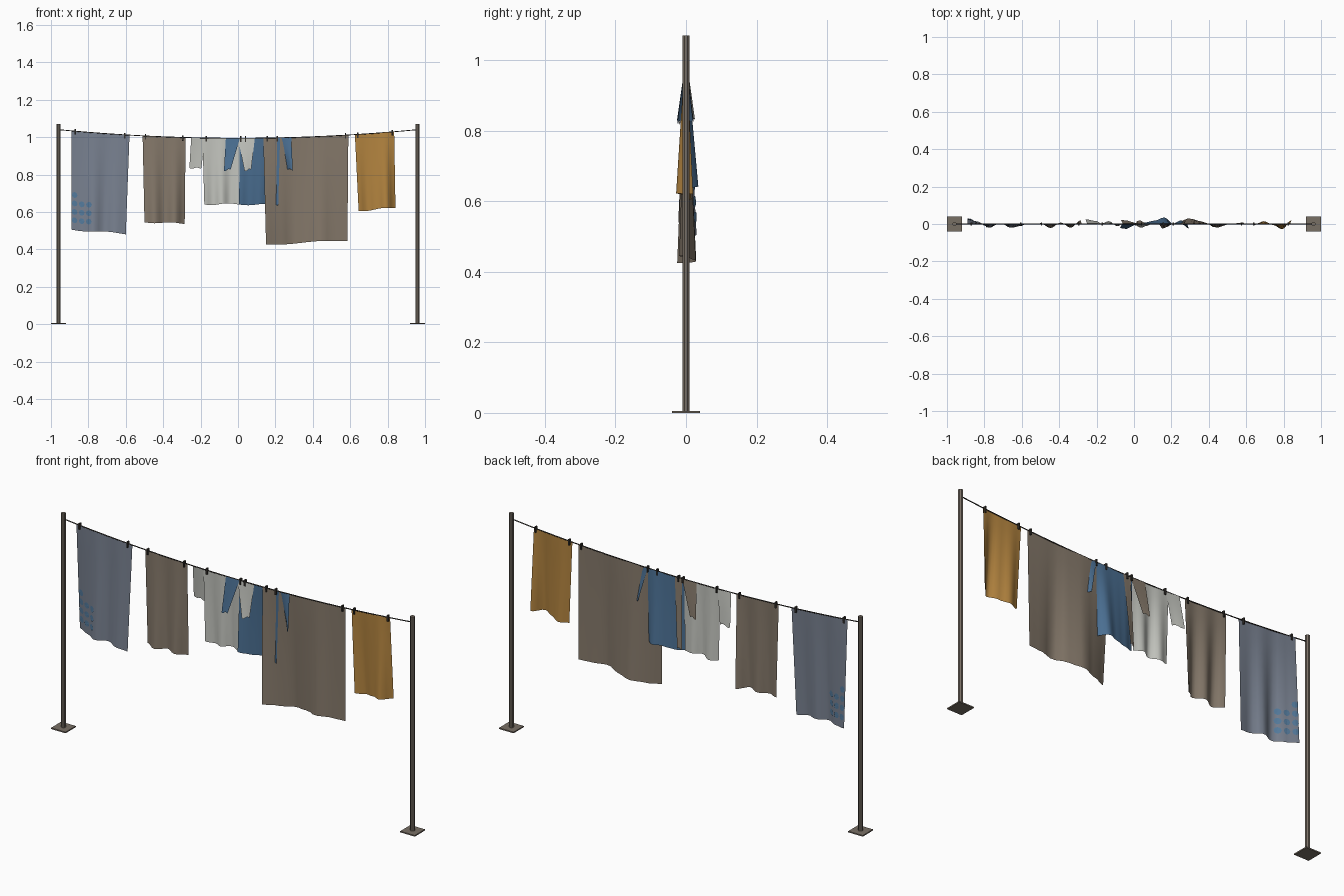
import bpy, bmesh, math

cube = bpy.data.objects.get("Cube")
if cube:
    bpy.data.objects.remove(cube)


def material(name, r, g, b):
    m = bpy.data.materials.new(name)
    m.use_nodes = True
    m.diffuse_color = (r, g, b, 1)
    bsdf = next(n for n in m.node_tree.nodes if n.type == "BSDF_PRINCIPLED")
    bsdf.inputs["Base Color"].default_value = (r, g, b, 1)
    bsdf.inputs["Roughness"].default_value = 0.9
    return m


SLATE = material("slate blue cloth", 0.19, 0.22, 0.28)
BROWN = material("taupe cloth", 0.235, 0.19, 0.145)
WHITE = material("off white cloth", 0.55, 0.56, 0.52)
BLUE = material("denim blue cloth", 0.07, 0.16, 0.29)
GOLD = material("mustard cloth", 0.45, 0.23, 0.05)
DOT = material("dot blue", 0.09, 0.2, 0.34)
POST = material("weathered post", 0.19, 0.16, 0.13)
DARK = material("dark cord and pegs", 0.04, 0.035, 0.03)


def line_z(x):
    return 0.994 + 0.046 * (x / 0.96) ** 2


def add_mesh(name, bm, mat):
    me = bpy.data.meshes.new(name)
    bm.to_mesh(me)
    bm.free()
    me.materials.append(mat)
    ob = bpy.data.objects.new(name, me)
    bpy.context.collection.objects.link(ob)
    return ob


def box(name, mat, loc, size):
    bpy.ops.mesh.primitive_cube_add(size=1, location=loc)
    ob = bpy.context.object
    ob.name, ob.scale = name, size
    ob.data.materials.append(mat)


def surface(top, bottom, hem, folds):
    """Returns a hanging sheet as a function of u (across) and v (down)."""
    def at(u, v, off=0):
        x = (top[0] + (top[1] - top[0]) * u) * (1 - v) + (bottom[0] + (bottom[1] - bottom[0]) * u) * v
        s = min(max(u, 0), 0.9999) * (len(folds) - 1)
        i = int(s)
        f = (1 - math.cos((s - i) * math.pi)) / 2
        y = (folds[i] * (1 - f) + folds[i + 1] * f) * (0.08 + 0.92 * v)
        low = hem[0] + (hem[1] - hem[0]) * u - 0.008 * math.sin(math.pi * u) * math.cos(4 * u)
        z = line_z(x) * (1 - v) + low * v
        return (x, y + off, z)
    return at


def cloth(name, mat, top, bottom, hem, folds, cols=16, rows=8):
    at = surface(top, bottom, hem, folds)
    bm = bmesh.new()
    grid = [[bm.verts.new(at(c / cols, r / rows)) for c in range(cols + 1)] for r in range(rows + 1)]
    for r in range(rows):
        for c in range(cols):
            f = bm.faces.new((grid[r][c], grid[r + 1][c], grid[r + 1][c + 1], grid[r][c + 1]))
            f.smooth = True
    add_mesh(name, bm, mat)
    return at


# Posts and ground plates
for side, label in ((-1, "right"), (1, "left")):
    box(label + "_base_plate", POST, (side * 0.96, 0, 0.003), (0.08, 0.08, 0.006))
    bpy.ops.mesh.primitive_cylinder_add(vertices=8, radius=0.011, depth=1.07,
                                        location=(side * 0.96, 0, 0.535), rotation=(0, 0, math.pi / 8))
    post = bpy.context.object
    post.name = label + "_post"
    post.data.materials.append(POST)

# Sagging line
cu = bpy.data.curves.new("clothes_line", "CURVE")
cu.dimensions = "3D"
cu.bevel_depth, cu.bevel_resolution = 0.0025, 1
sp = cu.splines.new("POLY")
sp.points.add(24)
for i, p in enumerate(sp.points):
    x = -0.96 + 1.92 * i / 24
    p.co = (x, 0, line_z(x), 1)
cu.materials.append(DARK)
bpy.context.collection.objects.link(bpy.data.objects.new("clothes_line", cu))

# Towels and sheet
slate = cloth("spotted_towel", SLATE, (-0.89, -0.58), (-0.89, -0.60), (0.505, 0.48),
              (0.03, 0.01, -0.02, 0.005, -0.02, -0.01))
cloth("taupe_towel", BROWN, (-0.51, -0.28), (-0.50, -0.285), (0.545, 0.535),
      (0.005, -0.022, 0.008, -0.02, 0.02))
cloth("large_sheet", BROWN, (0.135, 0.59), (0.15, 0.585), (0.425, 0.445),
      (-0.025, 0.005, 0.03, 0.012, -0.02, 0.0, 0.008))
cloth("mustard_towel", GOLD, (0.625, 0.835), (0.645, 0.842), (0.605, 0.62),
      (-0.005, 0.015, -0.005, -0.028, 0.02))

# White shirt
cloth("white_shirt_body", WHITE, (-0.19, 0.01), (-0.18, 0.005), (0.64, 0.64),
      (0.0, 0.015, -0.012, 0.015, 0.0))
cloth("white_shirt_right_sleeve", WHITE, (-0.25, -0.175), (-0.26, -0.197), (0.835, 0.83),
      (0.025, 0.015), cols=6)
cloth("white_shirt_left_sleeve", WHITE, (0.0, 0.09), (0.035, 0.07), (0.82, 0.825),
      (-0.02, -0.01), cols=6)

# Blue shirt
cloth("blue_shirt_body", BLUE, (0.01, 0.225), (0.005, 0.215), (0.64, 0.635),
      (-0.01, 0.008, 0.018, 0.035, -0.004))
cloth("blue_shirt_right_sleeve", BLUE, (-0.065, 0.01), (-0.075, -0.04), (0.82, 0.825),
      (-0.022, -0.026), cols=6)
cloth("blue_shirt_left_sleeve", BLUE, (0.21, 0.285), (0.25, 0.293), (0.83, 0.82),
      (0.02, -0.025), cols=6)

# Taupe lining strips on the back
cloth("lining_sleeve", BROWN, (-0.06, 0.02), (-0.07, -0.035), (0.825, 0.825), (0.022, 0.018), cols=6)
cloth("lining_edge", BROWN, (0.02, 0.06), (0.012, 0.035), (0.65, 0.65), (0.014, 0.02), cols=6)

# Dots painted on both sides of the towel
bm = bmesh.new()
for row in range(4):
    for col in range(3 if row < 3 else 1):
        u0, v0 = 0.055 + 0.13 * col, 0.9 - 0.085 * row
        for off in (-0.003, 0.003):
            ring = [bm.verts.new(slate(u0 + 0.052 * math.cos(a), v0 + 0.03 * math.sin(a), off))
                    for a in (math.tau * k / 8 for k in range(8))]
            hub = bm.verts.new(slate(u0, v0, off))
            for k in range(8):
                bm.faces.new((hub, ring[k], ring[(k + 1) % 8]))
add_mesh("towel_dots", bm, DOT)

# Pegs
for i, x in enumerate((-0.87, -0.605, -0.495, -0.295, -0.17, 0.015, 0.04, 0.157, 0.21, 0.575, 0.64, 0.825)):
    box(f"peg_{i + 1}", DARK, (x, 0, line_z(x) - 0.004), (0.007, 0.014, 0.03))
